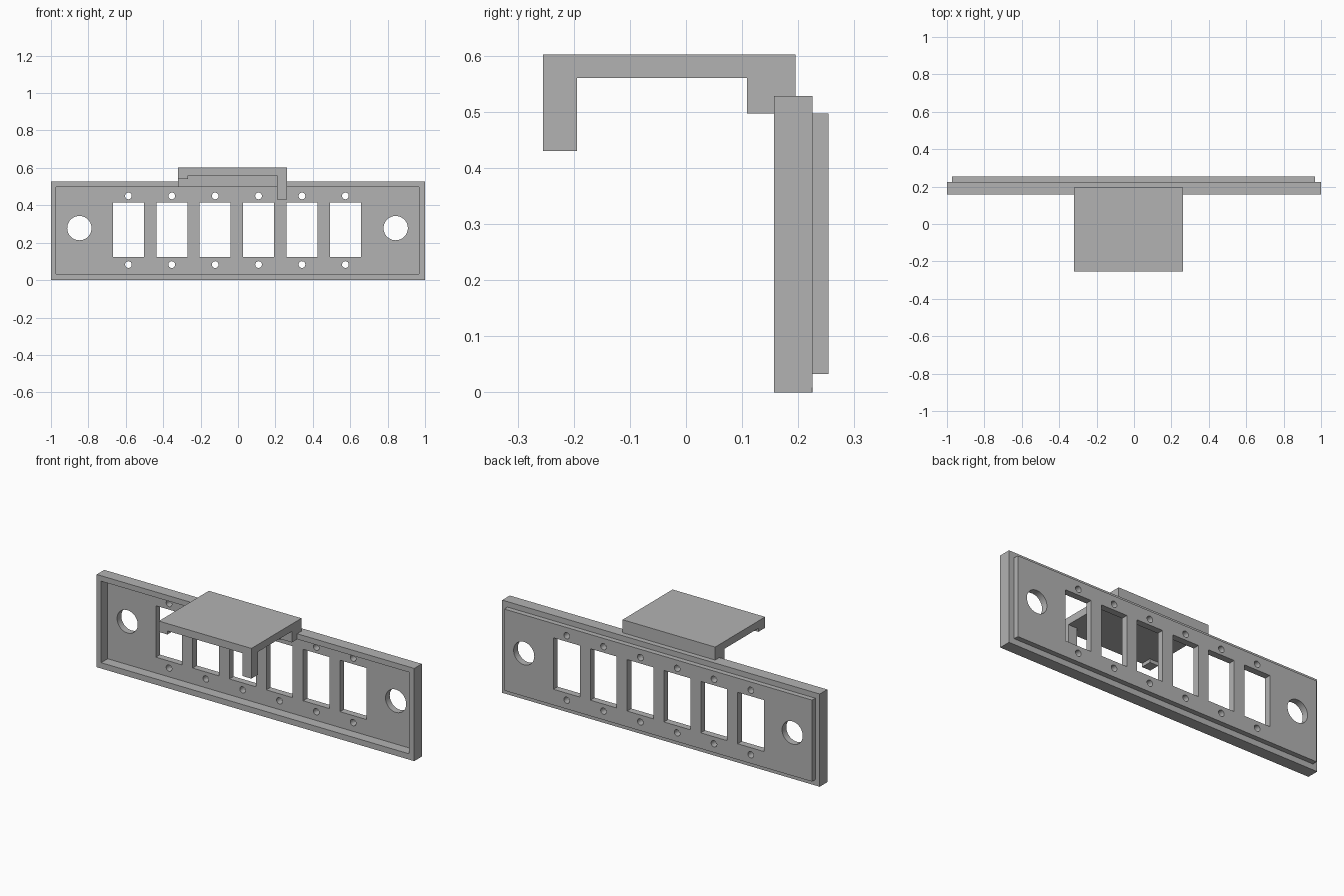
import bpy, bmesh, math
from mathutils import Matrix

if "Cube" in bpy.data.objects:
    bpy.data.objects.remove(bpy.data.objects["Cube"], do_unlink=True)

# One plain grey for the whole bracket
grey = bpy.data.materials.new("plain_grey")
grey.use_nodes = True
colour = (0.45, 0.45, 0.45, 1)
grey.diffuse_color = colour
grey.node_tree.nodes["Principled BSDF"].inputs["Base Color"].default_value = colour


def rect(x0, x1, z0, z1):
    return [(x0, z0), (x1, z0), (x1, z1), (x0, z1)]


def circle(x, z, r, n=32):
    return [(x + r * math.cos(math.tau * i / n), z + r * math.sin(math.tau * i / n))
            for i in range(n)]


def sheet(name, loops, y0, y1):
    """Solid between y0 and y1: the first loop is the outline, the rest are holes."""
    curve = bpy.data.curves.new(name, "CURVE")
    curve.dimensions = "2D"
    curve.fill_mode = "BOTH"
    curve.extrude = (y1 - y0) / 2
    for loop in loops:
        spline = curve.splines.new("POLY")
        spline.points.add(len(loop) - 1)
        for point, (x, z) in zip(spline.points, loop):
            point.co = (x, z, 0, 1)
        spline.use_cyclic_u = True
    temp = bpy.data.objects.new(name + "_outline", curve)
    bpy.context.collection.objects.link(temp)
    bpy.context.view_layer.update()
    mesh = bpy.data.meshes.new_from_object(
        temp.evaluated_get(bpy.context.evaluated_depsgraph_get()))
    bpy.data.objects.remove(temp, do_unlink=True)
    bpy.data.curves.remove(curve)

    # Stand the sheet upright and weld its caps to its walls
    bm = bmesh.new()
    bm.from_mesh(mesh)
    bm.transform(Matrix.Translation((0, (y0 + y1) / 2, 0)) @ Matrix.Rotation(math.pi / 2, 4, "X"))
    bmesh.ops.remove_doubles(bm, verts=bm.verts, dist=0.0001)
    bmesh.ops.recalc_face_normals(bm, faces=bm.faces)
    bm.to_mesh(mesh)
    bm.free()
    mesh.name = name
    mesh.materials.clear()
    mesh.materials.append(grey)
    obj = bpy.data.objects.new(name, mesh)
    bpy.context.collection.objects.link(obj)
    bpy.ops.object.select_all(action="DESELECT")
    obj.select_set(True)
    bpy.context.view_layer.objects.active = obj
    bpy.ops.object.shade_smooth_by_angle(angle=math.radians(30))
    return obj


# Rim frame around the recess
inner = rect(-0.972, 0.967, 0.033, 0.497)
sheet("rim_frame", [rect(-1, 1, 0, 0.528), inner], 0.157, 0.225)

# Back panel with six windows, screw holes and two large mounting holes
holes = [circle(x, 0.278, 0.065, 48) for x in (-0.848, 0.843)]
for i in range(6):
    x = -0.586 + 0.232 * i
    holes.append(rect(x - 0.083, x + 0.083, 0.123, 0.416))
    holes += [circle(x, z, 0.018, 24) for z in (0.083, 0.45)]
sheet("window_panel", [inner] + holes, 0.216, 0.254)

# Shelf: flat top between the front legs and the rear mounting block
left, right = -0.32, 0.263
sheet("shelf_top", [rect(left, right, 0.56, 0.602)], -0.194, 0.109)
sheet("shelf_rear_block", [rect(left, right, 0.497, 0.602)], 0.109, 0.195)

# Front edge with a short leg on one corner and a long leg on the other
front_edge = [(left, 0.602), (left, 0.54), (-0.266, 0.54), (-0.266, 0.56),
              (0.208, 0.56), (0.208, 0.43), (right, 0.43), (right, 0.602)]
sheet("shelf_front_legs", [front_edge], -0.255, -0.194)
